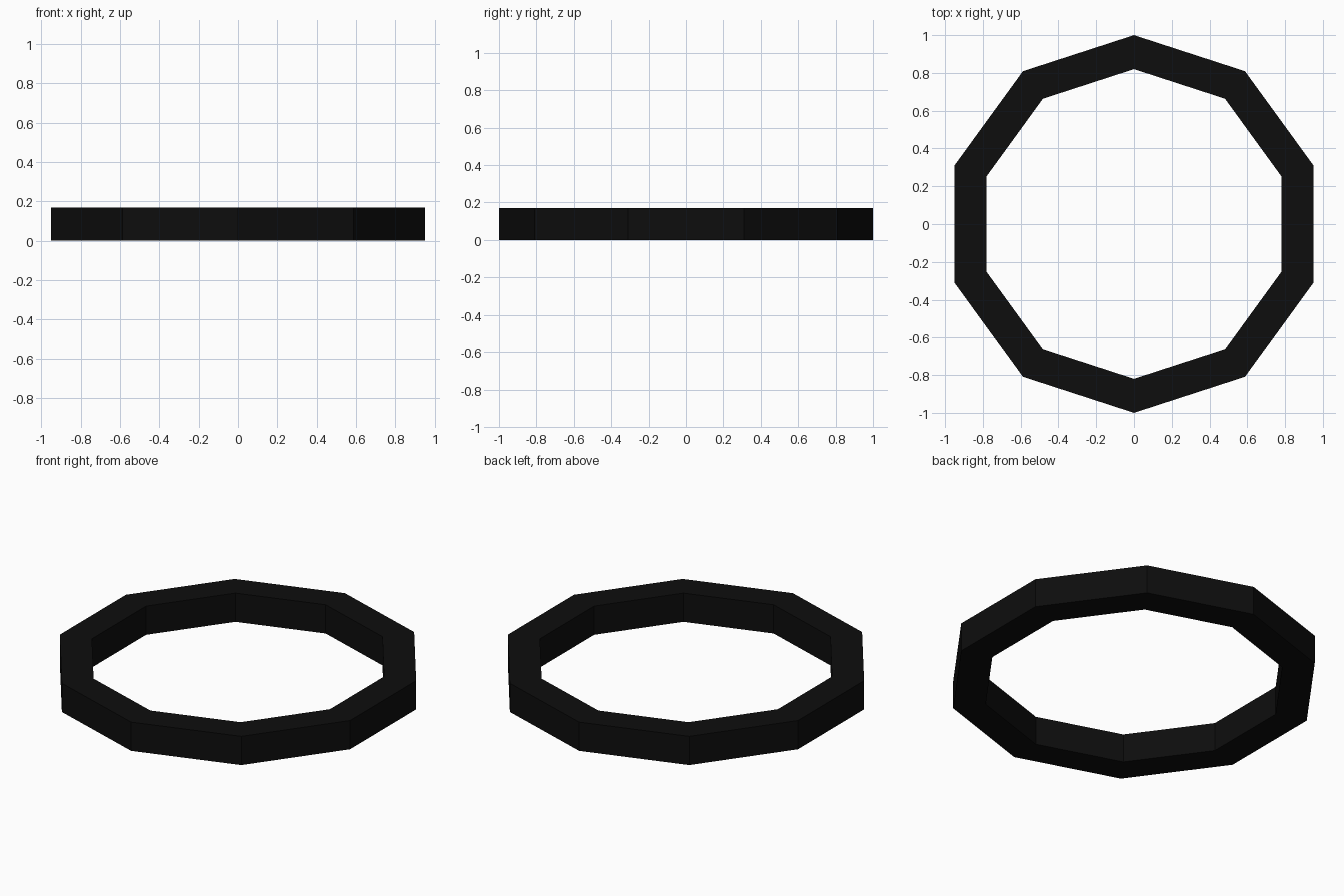
import bpy, bmesh
from math import cos, sin, pi

if "Cube" in bpy.data.objects:
    bpy.data.objects.remove(bpy.data.objects["Cube"])

SIDES, OUTER, INNER, HEIGHT = 10, 1.0, 0.82, 0.17

# Rectangular cross-section (radius, height) swept around ten flat sides
section = [(INNER, 0), (OUTER, 0), (OUTER, HEIGHT), (INNER, HEIGHT)]
bm = bmesh.new()
rings = []
for i in range(SIDES):
    a = pi / 2 + 2 * pi * i / SIDES
    rings.append([bm.verts.new((r * cos(a), r * sin(a), z)) for r, z in section])
for i in range(SIDES):
    p, q = rings[i], rings[(i + 1) % SIDES]
    for j in range(4):
        k = (j + 1) % 4
        bm.faces.new((p[j], q[j], q[k], p[k]))
bmesh.ops.recalc_face_normals(bm, faces=bm.faces)

mesh = bpy.data.meshes.new("ten_sided_ring")
bm.to_mesh(mesh)
bm.free()
ring = bpy.data.objects.new("ten_sided_ring", mesh)
bpy.context.collection.objects.link(ring)

# Black finish
black = bpy.data.materials.new("black")
black.diffuse_color = (0.004, 0.004, 0.004, 1)
black.use_nodes = True
black.node_tree.nodes["Principled BSDF"].inputs["Base Color"].default_value = black.diffuse_color
mesh.materials.append(black)
